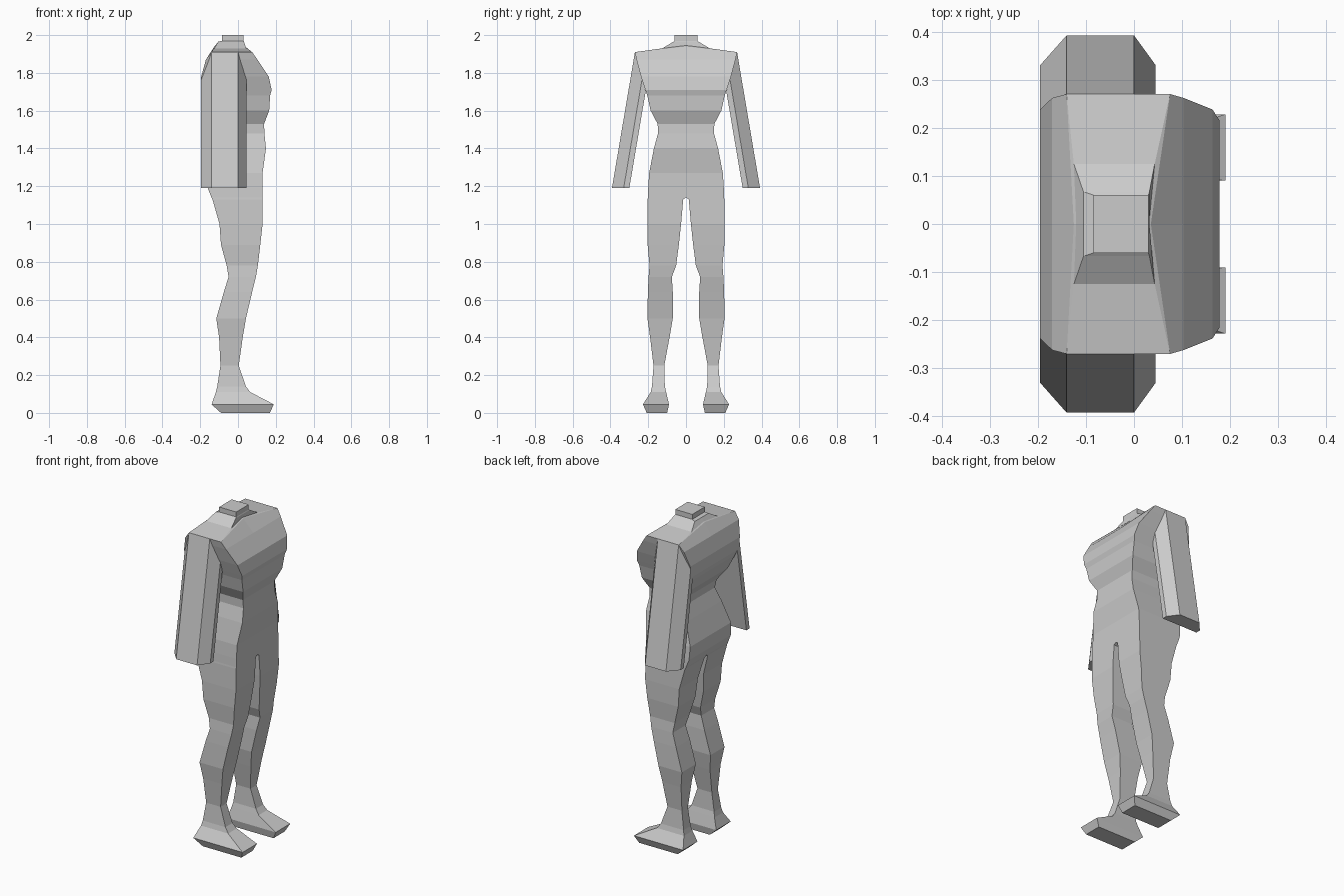
import bpy, bmesh


def loft(name, rings, cap_start=True, cap_end=True, mirror=False):
    """Skin a list of point rings into a flat-faced mesh."""
    bm = bmesh.new()
    vs = [[bm.verts.new(p) for p in ring] for ring in rings]
    for a, b in zip(vs, vs[1:]):
        n = len(a)
        for i in range(n):
            j = (i + 1) % n
            bm.faces.new((a[i], a[j], b[j], b[i]))
    if cap_start:
        bm.faces.new(vs[0][::-1])
    if cap_end:
        bm.faces.new(vs[-1])
    bmesh.ops.recalc_face_normals(bm, faces=bm.faces)
    mesh = bpy.data.meshes.new(name)
    bm.to_mesh(mesh)
    bm.free()
    ob = bpy.data.objects.new(name, mesh)
    bpy.context.collection.objects.link(ob)
    if mirror:
        mod = ob.modifiers.new("mirror", 'MIRROR')
        mod.use_axis = (False, True, False)
        mod.use_clip = True
        mod.merge_threshold = 0.0001
    return ob


def torso_ring(z, back, front, half, inset_back=0, inset_front=0, lift=0):
    """Box section with a centre point on back and front."""
    cb, cf = back + inset_back, front - inset_front
    return [(back, -half, z), (front, -half, z), (cf, 0, z + lift),
            (front, half, z), (back, half, z), (cb, 0, z + lift)]


# Torso and neck: height, back x, front x, half width, optional centre shape
torso = [
    (1.14, -0.14, 0.13, 0.202),
    (1.19, -0.16, 0.13, 0.20),
    (1.27, -0.165, 0.13, 0.195),
    (1.40, -0.12, 0.148, 0.17),
    (1.48, -0.09, 0.14, 0.148),
    (1.53, -0.10, 0.138, 0.15),
    (1.60, -0.15, 0.165, 0.187),
    (1.68, -0.185, 0.17, 0.205),
    (1.71, -0.195, 0.178, 0.215),
    (1.78, -0.195, 0.163, 0.238),
    (1.87, -0.17, 0.103, 0.262),
    (1.91, -0.14, 0.075, 0.27, 0.015, 0.04, 0.03),
    (1.93, -0.125, 0.043, 0.125, 0.005, 0.012, 0.015),
    (1.965, -0.105, 0.032, 0.067),
    (1.97, -0.084, 0.03, 0.06),
    (2.00, -0.084, 0.03, 0.06),
]
loft("torso", [torso_ring(*r) for r in torso], cap_start=False)

# Legs and feet: height, back x, front x, inner y, outer y
leg = [
    (1.14, -0.14, 0.13, 0.0, 0.202),
    (1.13, -0.135, 0.13, 0.015, 0.203),
    (1.00, -0.098, 0.13, 0.026, 0.205),
    (0.89, -0.09, 0.118, 0.038, 0.203),
    (0.78, -0.06, 0.105, 0.052, 0.193),
    (0.72, -0.05, 0.095, 0.075, 0.198),
    (0.64, -0.075, 0.075, 0.07, 0.202),
    (0.50, -0.115, 0.042, 0.07, 0.204),
    (0.40, -0.10, 0.025, 0.087, 0.19),
    (0.25, -0.093, 0.004, 0.115, 0.172),
    (0.14, -0.11, 0.042, 0.112, 0.18),
    (0.11, -0.117, 0.065, 0.105, 0.187),
    (0.045, -0.14, 0.19, 0.09, 0.228),
    (0.0, -0.09, 0.168, 0.10, 0.208),
]
loft("legs", [[(b, i, z), (f, i, z), (f, o, z), (b, o, z)]
              for z, b, f, i, o in leg], cap_start=False, mirror=True)

# Arms: hexagonal slabs leaning outwards, tucked under the shoulder
section = [(-0.14, 0.392, 1.91), (0.0, 0.392, 1.91), (0.045, 0.33, 1.78),
           (0.045, 0.30, 1.70), (-0.195, 0.30, 1.70), (-0.195, 0.33, 1.78)]
bottom = [(x, y, 1.19) for x, y, top in section]
upper = [(x, y - (top - 1.19) * 0.169, top) for x, y, top in section]
loft("arms", [bottom, upper], mirror=True)
